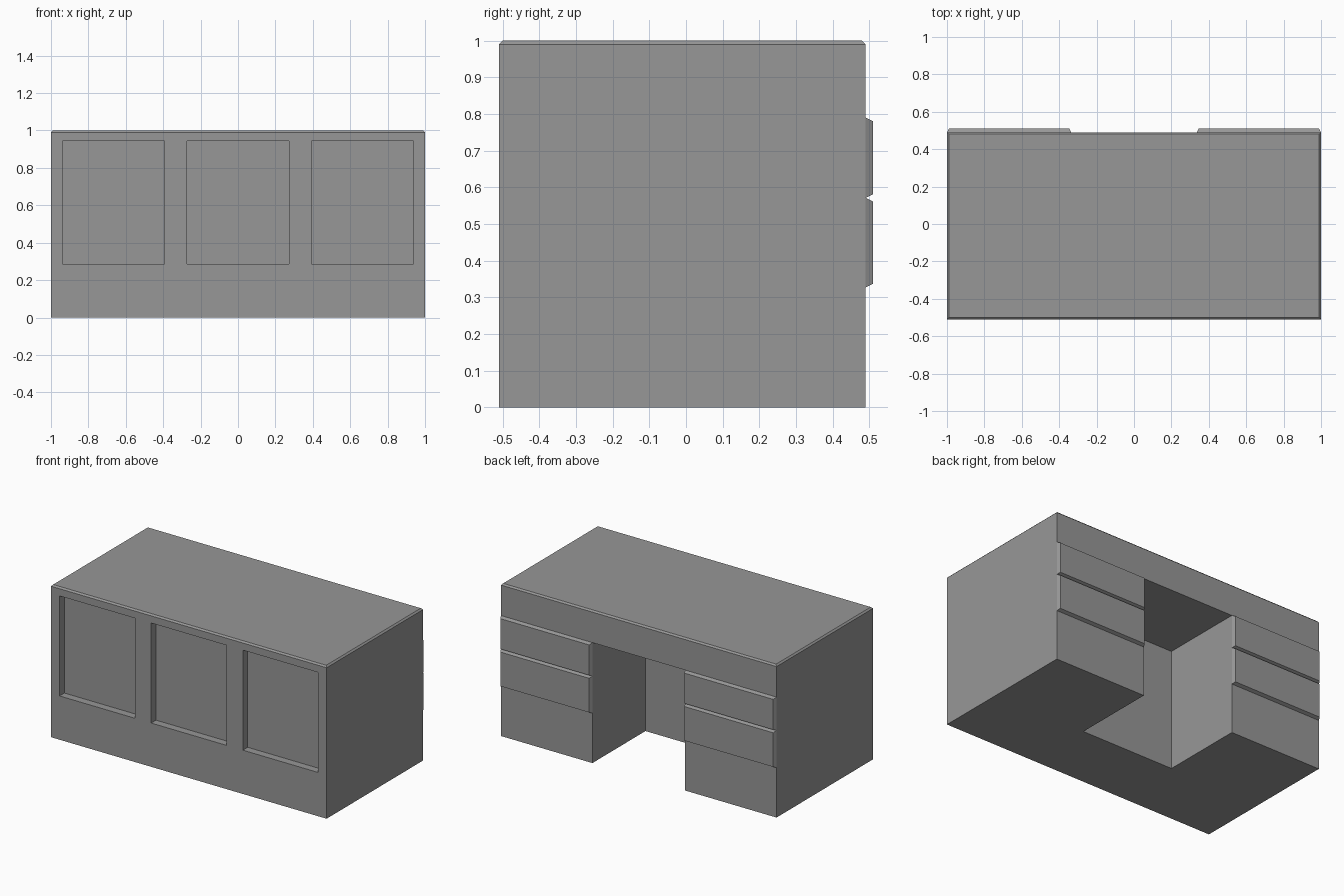
import bpy
import bmesh

if "Cube" in bpy.data.objects:
    bpy.data.objects.remove(bpy.data.objects["Cube"], do_unlink=True)

grey = bpy.data.materials.new("plain_grey")
grey.use_nodes = True
color = (0.31, 0.31, 0.31, 1)
grey.diffuse_color = color
grey.node_tree.nodes["Principled BSDF"].inputs["Base Color"].default_value = color

FRONT, BACK = -0.51, 0.49
KNEE_HALF, KNEE_TOP, KNEE_END = 0.336, 0.79, -0.06
EDGE = 0.01


def box(name, x, y, z, taper_axis=None, taper=0.0):
    """Box from (low, high) ranges; the high side of taper_axis shrinks by taper."""
    bm = bmesh.new()
    bmesh.ops.create_cube(bm, size=1)
    for v in bm.verts:
        signs = [1 if c > 0 else -1 for c in v.co]
        for i, (low, high) in enumerate((x, y, z)):
            v.co[i] = high if signs[i] > 0 else low
        if taper_axis is not None and signs[taper_axis] > 0:
            for i in range(3):
                if i != taper_axis:
                    v.co[i] -= signs[i] * taper
    mesh = bpy.data.meshes.new(name)
    bm.to_mesh(mesh)
    bm.free()
    mesh.materials.append(grey)
    obj = bpy.data.objects.new(name, mesh)
    bpy.context.collection.objects.link(obj)
    return obj


def carve(target, cutter):
    """Subtract the cutter from the target and discard it."""
    mod = target.modifiers.new("carve", 'BOOLEAN')
    mod.operation = 'DIFFERENCE'
    mod.solver = 'EXACT'
    mod.object = cutter
    cutter.hide_render = True
    bpy.context.view_layer.objects.active = target
    bpy.ops.object.modifier_apply(modifier=mod.name)
    bpy.data.objects.remove(cutter, do_unlink=True)


# Desk body with a chamfered top edge
body = box("desk_body", (-1, 1), (FRONT, BACK), (0, 1))
bm = bmesh.new()
bm.from_mesh(body.data)
top_edges = [e for e in bm.edges if all(v.co.z > 0.9 for v in e.verts)]
bmesh.ops.bevel(bm, geom=top_edges, offset=EDGE, segments=1, affect='EDGES')
bm.to_mesh(body.data)
bm.free()

# Kneehole at the back
carve(body, box("kneehole_cutter", (-KNEE_HALF, KNEE_HALF),
                (KNEE_END, BACK + 0.1), (-0.1, KNEE_TOP)))

# Three recessed panels on the front
for center in (-0.665, 0, 0.665):
    carve(body, box("panel_cutter", (center - 0.273, center + 0.273),
                    (FRONT - 0.1, FRONT + 0.05), (0.287, 0.943)))

# Two chamfered drawer fronts on each pedestal
for side, x in (("left", (KNEE_HALF, 1)), ("right", (-1, -KNEE_HALF))):
    for level, z in (("upper", (0.571, KNEE_TOP)), ("lower", (0.327, 0.571))):
        box(f"{side}_{level}_drawer", x, (BACK, 0.51), z, taper_axis=1, taper=EDGE)
